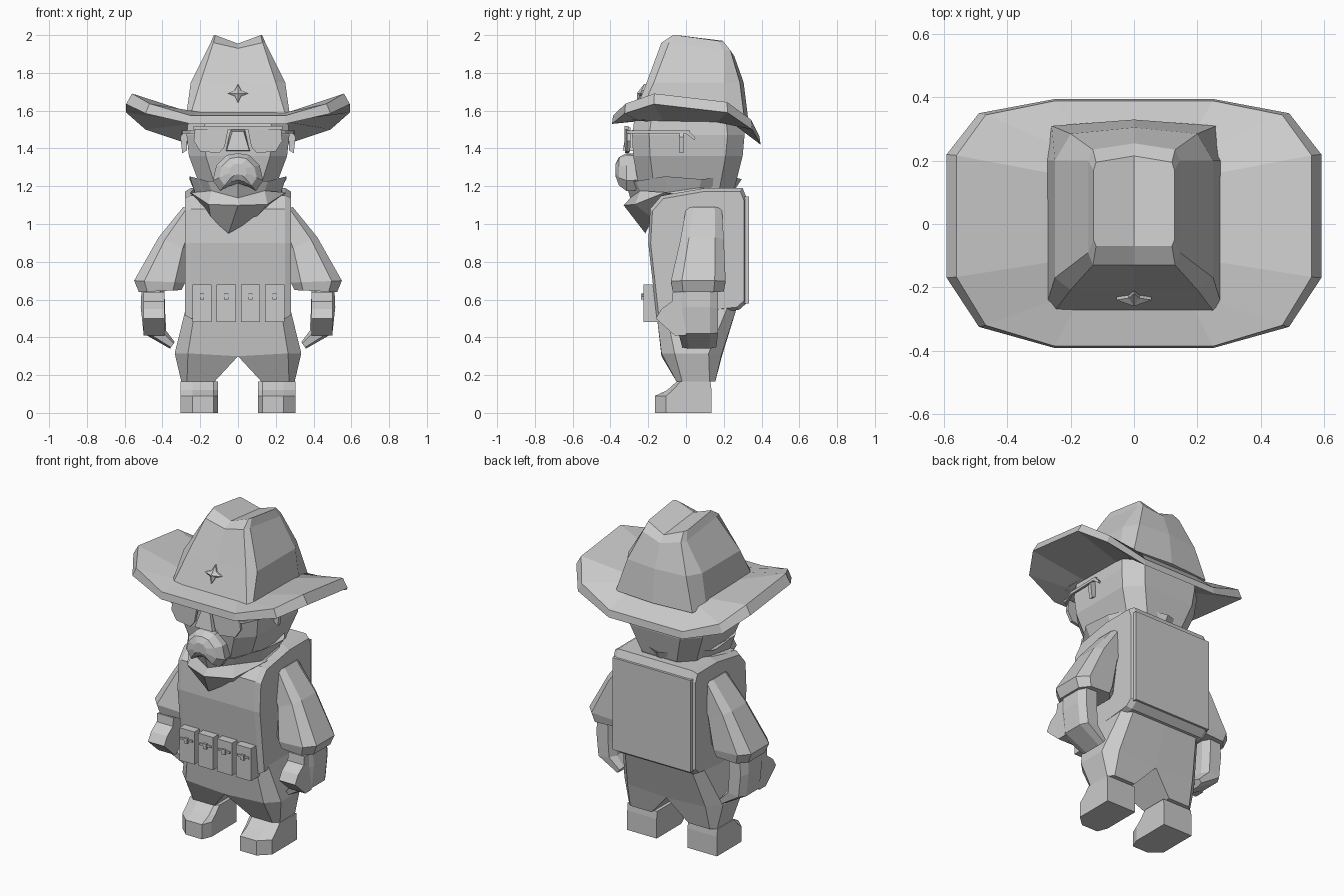
import bpy, bmesh, math

if "Cube" in bpy.data.objects:
    bpy.data.objects.remove(bpy.data.objects["Cube"])


def build(name, verts, faces, mirror=False):
    me = bpy.data.meshes.new(name)
    me.from_pydata(verts, [], faces)
    bm = bmesh.new()
    bm.from_mesh(me)
    bmesh.ops.recalc_face_normals(bm, faces=bm.faces)
    bm.to_mesh(me)
    bm.free()
    ob = bpy.data.objects.new(name, me)
    bpy.context.collection.objects.link(ob)
    if mirror:
        ob.modifiers.new("Mirror", 'MIRROR').use_clip = False
    return ob


def loft(name, rings, mirror=False, crease=None):
    """Skin equal-length rings and cap both ends; crease splits the last cap."""
    n = len(rings[0])
    verts = [p for r in rings for p in r]
    faces = [(k * n + i, k * n + (i + 1) % n, (k + 1) * n + (i + 1) % n, (k + 1) * n + i)
             for k in range(len(rings) - 1) for i in range(n)]
    faces.append(tuple(range(n)))
    t = (len(rings) - 1) * n
    if crease:
        faces += [tuple(t + i for i in range(crease + 1)),
                  tuple(t + i for i in range(crease, n)) + (t,)]
    else:
        faces.append(tuple(range(t, t + n)))
    return build(name, verts, faces, mirror)


def box(name, x0, x1, y0, y1, z0, z1, mirror=False):
    return loft(name, [[(x0, y0, z), (x1, y0, z), (x1, y1, z), (x0, y1, z)] for z in (z0, z1)], mirror)


def sym(half):
    """Complete a right-hand half ring by mirroring in x."""
    return half + [(-p[0], *p[1:]) for p in reversed(half) if abs(p[0]) > 1e-6]


def octo(x0, x1, y0, y1, z, c):
    return [(x0 + c, y0, z), (x1 - c, y0, z), (x1, y0 + c, z), (x1, y1 - c, z),
            (x1 - c, y1, z), (x0 + c, y1, z), (x0, y1 - c, z), (x0, y0 + c, z)]


def limb(outer, inner, y0, y1, c=0.2):
    """Chamfered section spanning outer to inner point in the xz plane."""
    uv = [(c, 0), (1 - c, 0), (1, c), (1, 1 - c), (1 - c, 1), (c, 1), (0, 1 - c), (0, c)]
    return [(inner[0] + (outer[0] - inner[0]) * u, y0 + (y1 - y0) * v,
             inner[1] + (outer[1] - inner[1]) * u) for u, v in uv]


# Boots: side step profile built as stacked sections with clipped toes
def boot_ring(y0, y1, z, c):
    return [(.105, y0 + c, z), (.13, y0, z), (.24, y0, z), (.305, y0 + c, z),
            (.305, y1, z), (.105, y1, z)]


loft("boot", [boot_ring(-.165, .135, 0, .06), boot_ring(-.165, .135, .09, .06),
              boot_ring(-.1, .135, .12, .03), boot_ring(-.05, .13, .165, .02)], True)
loft("ankle", [octo(.14, .28, -.03, .13, z, .03) for z in (.15, .2)], True)


# Trousers: one leg, mirrored, with the halves meeting at the centre
def leg_ring(x0, x1, y0, y1, z, c, zi=0):
    return [(x0, y0, z - zi), (x1 - c, y0, z), (x1, y0 + c, z),
            (x1, y1 - c, z), (x1 - c, y1, z), (x0, y1, z - zi)]


loft("trousers", [leg_ring(.125, .3, -.05, .155, .165, .03),
                  leg_ring(0, .335, -.13, .19, .315, .07, .015),
                  leg_ring(0, .275, -.16, .27, .56, .05)], True)

# Torso: side profile across the width with softened flanks
side = [(-.155, .5), (-.2, .9), (-.19, 1.08), (-.13, 1.15), (.1, 1.19), (.3, 1.19),
        (.32, 1.14), (.32, .58), (.28, .545)]


def torso_ring(x, s):
    return [(x, .06 + (y - .06) * s, .84 + (z - .84) * s) for y, z in side]


loft("torso", [torso_ring(-.28, .95), torso_ring(-.25, 1), torso_ring(.25, 1), torso_ring(.28, .95)])
box("back_panel", -.265, .265, .3, .333, .58, 1.145)

# Belt pouches with small clasps
for x in (-.19, -.062, .066, .194):
    box("pouch", x - .051, x + .051, -.225, -.12, .48, .68)
    box("clasp_bar", x - .04, x + .04, -.232, -.22, .614, .626)
    box("clasp_pin", x - .011, x + .011, -.238, -.22, .6, .632)

# Sleeves, hands and thumbs
loft("sleeve", [limb((.29, 1.09), (.2, 1.05), 0, .19), limb((.42, .93), (.26, .86), -.03, .2),
                limb((.55, .70), (.28, .69), -.08, .21), limb((.525, .64), (.3, .65), -.07, .2)], True)
loft("hand", [limb((.51, .67), (.39, .67), -.05, .17), limb((.515, .56), (.385, .52), -.04, .17),
              limb((.5, .42), (.38, .435), -.04, .17), limb((.36, .34), (.335, .375), -.02, .16)], True)
thumb = [(-.07, .64), (-.075, .59), (-.13, .55), (-.16, .5), (-.06, .41), (0, .41), (0, .64)]
loft("thumb", [[(x, y, z) for y, z in thumb] for x in (.39, .5)], True)

# Head
loft("head", [octo(-.17, .17, -.22, .22, 1.1, .07), octo(-.2, .2, -.25, .26, 1.2, .08),
              octo(-.26, .26, -.28, .3, 1.36, .09), octo(-.272, .272, -.285, .31, 1.47, .09),
              octo(-.26, .26, -.27, .3, 1.58, .09)])


# Neckerchief: faceted rings that droop to a point at the front
def scarf_ring(rx, ry, z, droop, pleat):
    out = []
    for k in range(10):
        a = math.radians(-90 + 36 * k)
        f = max(0, -math.sin(a))
        out.append((rx * math.cos(a) - (.05 * f ** 3 if droop > .15 else 0), ry * math.sin(a) - .015,
                    z - droop * f ** 3 + pleat * (-1) ** k))
    return out


loft("neckerchief", [scarf_ring(.19, .23, 1.2, 0, 0), scarf_ring(.27, .31, 1.245, .02, .008),
                     scarf_ring(.24, .28, 1.18, .03, -.012), scarf_ring(.265, .315, 1.155, .07, .014),
                     scarf_ring(.2, .2, 1.12, .17, 0)])

# Nose and moustache
loft("nose", [[(-.065, -.27, 1.385), (.065, -.27, 1.385), (.04, -.27, 1.5), (-.04, -.27, 1.5)],
              [(-.06, -.335, 1.39), (.06, -.335, 1.39), (.03, -.315, 1.49), (-.03, -.315, 1.49)]])
tash = sym([(0, 1.375), (.06, 1.365), (.115, 1.31), (.133, 1.23), (.095, 1.175), (.05, 1.2), (0, 1.215)])


def tash_ring(s, y):
    return [(x * s, y, 1.29 + (z - 1.29) * s) for x, z in tash]


loft("moustache", [tash_ring(.95, -.24), tash_ring(1, -.315), tash_ring(.75, -.355), tash_ring(.35, -.372)])

# Sunglasses: lens, brow bar, side arm and ear hook
lens = [(.05, 1.51), (.225, 1.51), (.235, 1.44), (.2, 1.385), (.1, 1.375), (.07, 1.41)]
loft("lens", [[(x, y + x * .08, z) for x, z in lens] for y in (-.33, -.312)], True)
box("brow_bar", -.235, .235, -.325, -.305, 1.5, 1.52)
loft("glasses_arm", [[(x, y, 1.478), (x + .014, y, 1.478), (x + .014, y, 1.494), (x, y, 1.494)]
                     for x, y in ((.215, -.315), (.235, -.3), (.28, -.2), (.285, .02))], True)
loft("ear_hook", [[(.285, y, 1.494), (.305, y, 1.46), (.295, y, 1.375), (.27, y, 1.39), (.27, y, 1.48)]
                  for y in (-.035, -.012)], True)
loft("arm_tip", [[(x, .015, 1.494), (x, .05, 1.455), (x, .043, 1.445), (x, .0, 1.478)]
                 for x in (.285, .299)], True)

# Hat brim: thick twelve-sided sheet, raised at the sides, dipping front and back
rim = [(.25, -.392, 1.53), (.49, -.325, 1.585), (.592, -.17, 1.635),
       (.592, .22, 1.59), (.49, .35, 1.5), (.25, .395, 1.42)]
hole = [(.19, -.27, 1.545), (.25, -.24, 1.545), (.26, -.12, 1.545),
        (.26, .16, 1.54), (.25, .25, 1.53), (.19, .29, 1.52)]
loft("hat_brim", [sym(hole), sym(rim), sym([(x - max(0, x - .25) * .09, y * .985, z + .035 + x * .035) for x, y, z in rim]),
                  sym([(x, y, z + .045) for x, y, z in hole])])


# Hat crown with a creased top
def crown_ring(a, b, f, f2, k2, k, z, dip, back):
    return sym([(0, f, z - dip), (a, f, z), (b, f2, z), (b, k2, z - back),
                (a, k, z - back), (0, k + .02, z - dip - back)])


loft("hat_crown", [crown_ring(.26, .278, -.287, -.26, .2, .31, 1.55, 0, 0),
                   crown_ring(.2, .25, -.208, -.17, .2, .285, 1.75, 0, 0),
                   crown_ring(.13, .145, -.13, -.09, .2, .235, 1.96, .03, .04),
                   crown_ring(.12, .128, -.07, -.05, .17, .195, 2.0, .045, .03)], crease=5)

# Four-pointed badge on the sloping crown front
star = []
for i in range(8):
    r = .056 if i % 2 == 0 else .024
    x, z = r * math.cos(i * math.pi / 4), 1.692 + r * .9 * math.sin(i * math.pi / 4)
    star.append((x, z))
loft("hat_badge", [[(x * s, y + .39 * (z - 1.692) * s, 1.692 + (z - 1.692) * s) for x, z in star]
                   for s, y in ((1, -.215), (1, -.24), (.1, -.258))])
